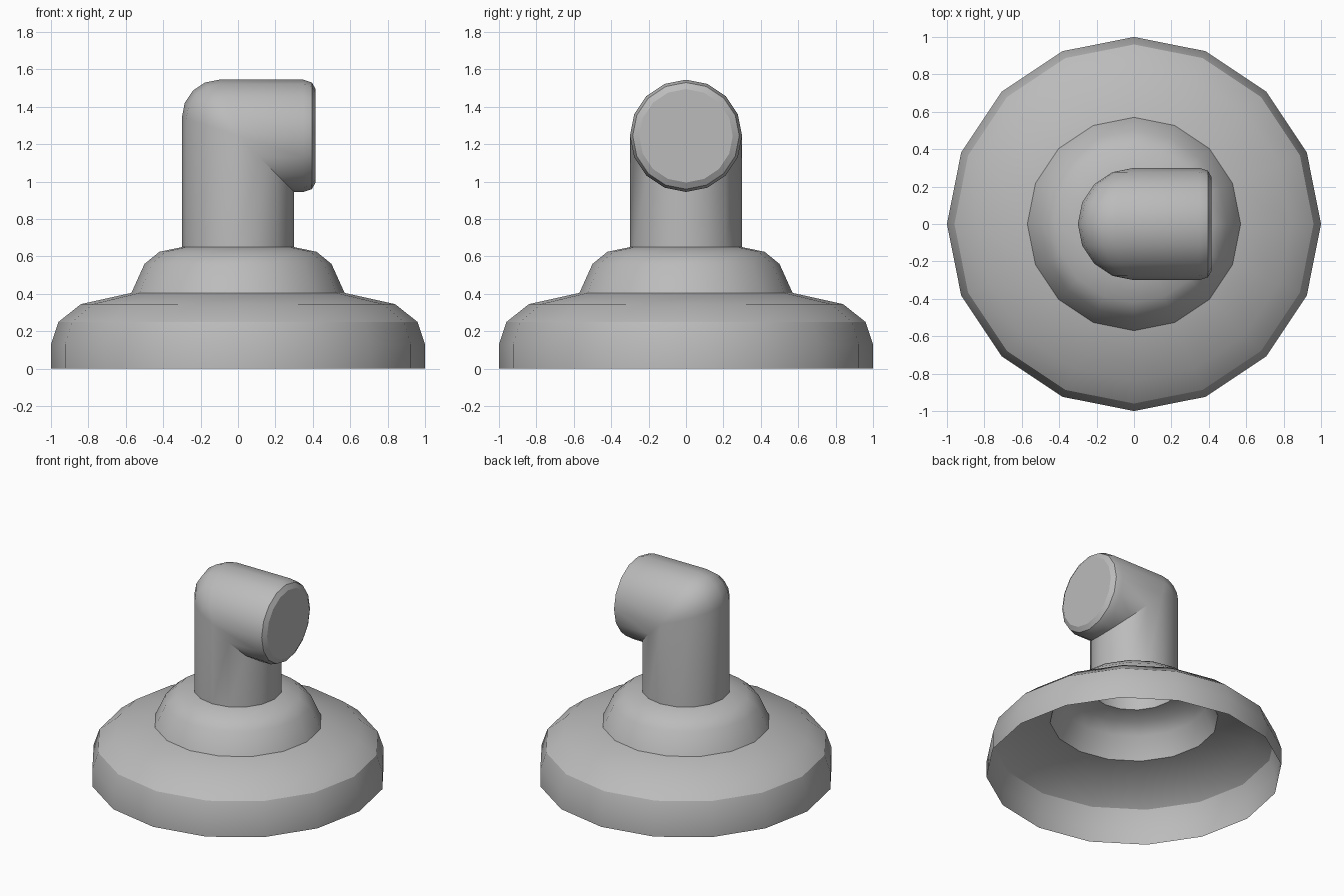
import bpy, bmesh, math

cube = bpy.data.objects.get("Cube")
if cube:
    bpy.data.objects.remove(cube, do_unlink=True)

SIDES = 16
PIPE_R = 0.3
AXIS_Z = 1.245      # height of the outlet's axis
BASE_TOP = 0.65

grey = bpy.data.materials.new("plain grey")
grey.use_nodes = True
color = (0.5, 0.5, 0.5, 1)
grey.diffuse_color = color
grey.node_tree.nodes["Principled BSDF"].inputs["Base Color"].default_value = color


def loft(name, strips, cap_end, sharp_angle):
    """Skin lengthwise strips of points, one strip per side."""
    bm = bmesh.new()
    columns = [[bm.verts.new(p) for p in strip] for strip in strips]
    for i, a in enumerate(columns):
        b = columns[(i + 1) % len(columns)]
        for j in range(len(a) - 1):
            bm.faces.new((a[j], b[j], b[j + 1], a[j + 1]))
    if cap_end:
        bm.faces.new([column[-1] for column in columns])
    bmesh.ops.remove_doubles(bm, verts=bm.verts, dist=0.0005)
    bmesh.ops.recalc_face_normals(bm, faces=bm.faces)
    mesh = bpy.data.meshes.new(name)
    bm.to_mesh(mesh)
    bm.free()
    mesh.materials.append(grey)
    obj = bpy.data.objects.new(name, mesh)
    bpy.context.collection.objects.link(obj)
    bpy.ops.object.select_all(action="DESELECT")
    obj.select_set(True)
    bpy.context.view_layer.objects.active = obj
    bpy.ops.object.shade_smooth_by_angle(angle=math.radians(sharp_angle))
    return obj


angles = [math.tau * i / SIDES for i in range(SIDES)]

# Open stepped bell
bell_profile = [(1, 0), (1, 0.13), (0.96, 0.25), (0.84, 0.345), (0.57, 0.405),
                (0.5, 0.56), (0.42, 0.625), (PIPE_R, BASE_TOP)]
bell = [[(r * math.cos(a), r * math.sin(a), z) for r, z in bell_profile]
        for a in angles]
loft("bell_base", bell, False, 28)


# Elbow pipe: sharp mitre inside, rounded bend outside, softened closed end
def elbow_strip(a):
    c, s = math.cos(a), math.sin(a)
    x, y = PIPE_R * c, PIPE_R * s
    corner_z = AXIS_Z - x
    bend = 0.2 * max(0, -c)
    strip = [(x, y, BASE_TOP)]
    for k in range(5):
        t = math.pi / 2 * k / 4
        strip.append((x + bend * (1 - math.cos(t)), y,
                      corner_z - bend * (1 - math.sin(t))))
    for end_x, r in ((0.35, PIPE_R), (0.395, 0.285), (0.415, 0.25)):
        strip.append((end_x, r * s, AXIS_Z - r * c))
    return strip


loft("elbow_pipe", [elbow_strip(a) for a in angles], True, 30)
